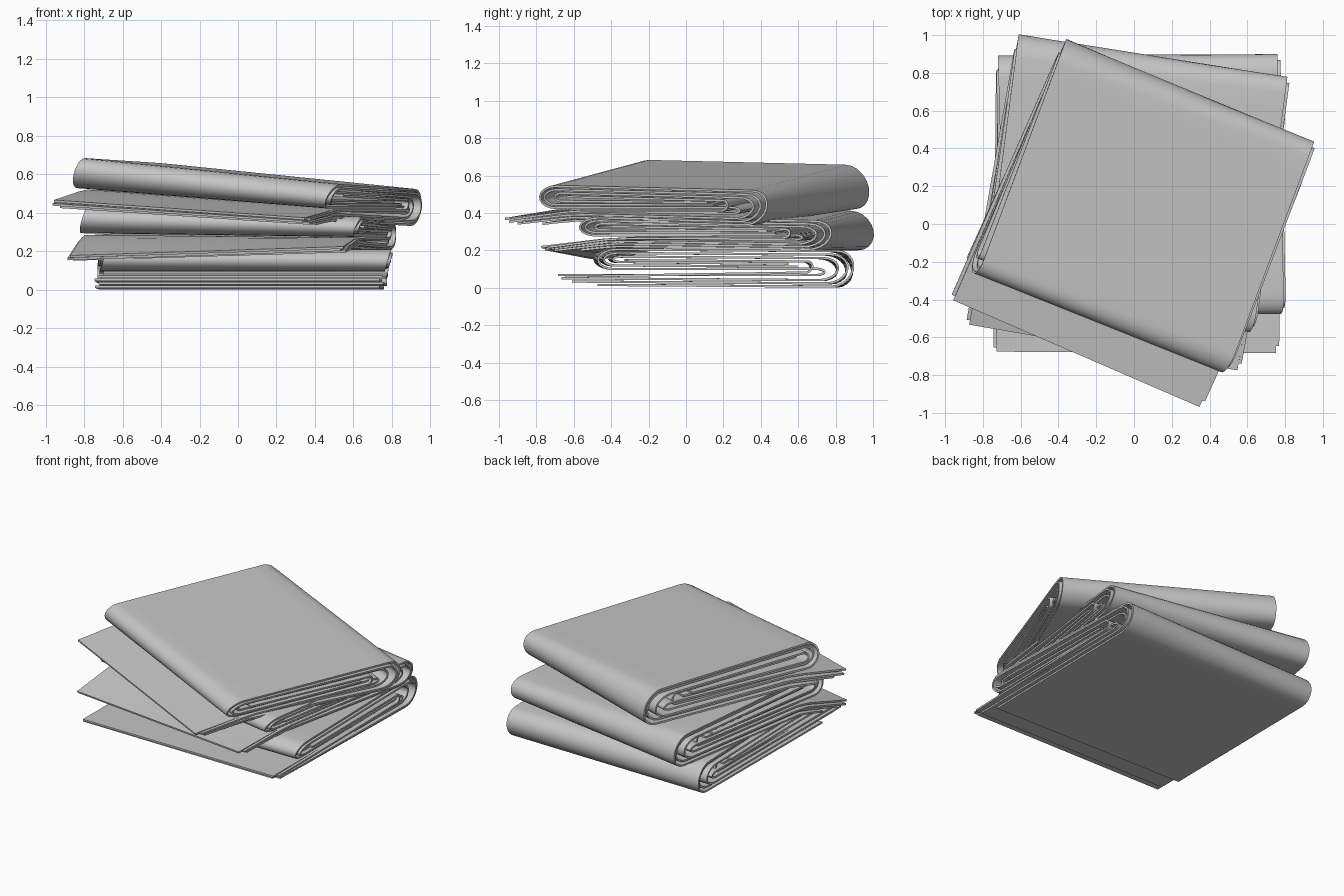
import bpy, math

cube = bpy.data.objects.get("Cube")
if cube:
    bpy.data.objects.remove(cube)

cloth_mat = bpy.data.materials.new("plain grey cloth")
cloth_mat.use_nodes = True
GREY = (0.56, 0.56, 0.56, 1)
cloth_mat.diffuse_color = GREY
cloth_mat.node_tree.nodes["Principled BSDF"].inputs["Base Color"].default_value = GREY

THICK = 0.012


def lerp(a, b, t):
    return a + (b - a) * t


def run(d0, d1, s, s1=None, n=12):
    """Nearly straight run of a sheet, from depth d0 to d1."""
    s1 = s if s1 is None else s1
    return [(lerp(d0, d1, i / n), lerp(s, s1, i / n)) for i in range(n + 1)]


def bend(d, reach, s0, s1, n=10):
    """Half-round fold that bulges by reach while going from s0 to s1."""
    mid, half = (s0 + s1) / 2, (s0 - s1) / 2
    return [(d + reach * math.sin(math.pi * i / n),
             mid + half * math.cos(math.pi * i / n)) for i in range(1, n)]


def sections(L, roll):
    """Folded side profiles: depth from the back fold, share of the height."""
    return {
        "outer_sheet":
            run(L - 0.02, 0.1, 0) + bend(0.1, -0.1, 0, 1)
            + run(0.1, L - 0.09, 1) + bend(L - 0.09, 0.09, 1, roll)
            + run(L - 0.09, 0.2, roll, 0.5) + bend(0.2, -0.05, 0.5, 0.32)
            + run(0.2, L + 0.2, 0.32, 0.27),
        "second_sheet":
            run(L + 0.12, 0.13, 0.09) + bend(0.13, -0.1, 0.09, 0.9)
            + run(0.13, L - 0.1, 0.9) + bend(L - 0.1, 0.07, 0.9, roll + 0.1)
            + run(L - 0.1, 0.3, roll + 0.1, 0.56),
        "third_sheet":
            run(L + 0.18, 0.17, 0.18) + bend(0.17, -0.09, 0.18, 0.8)
            + run(0.17, L - 0.12, 0.8) + bend(L - 0.12, 0.04, 0.8, roll + 0.2)
            + run(L - 0.12, 0.35, roll + 0.2, 0.63),
        "inner_fold":
            run(L + 0.16, 0.25, 0.23, 0.39) + bend(0.25, -0.03, 0.39, 0.7)
            + run(0.25, L - 0.16, 0.7),
    }


def build_sheet(name, section, cloth, shift):
    (px, py), length = cloth["back"], cloth["length"]
    cols = 8
    verts, faces = [], []
    for d, s in section:
        # lower layers are turned a little further than the top
        a = math.radians(lerp(cloth["turn"][1], cloth["turn"][0], s))
        for j in range(cols + 1):
            t = j / cols
            u = (t - 0.5) * cloth["width"] + shift
            z = lerp(*cloth["base"], t) + s * lerp(*cloth["height"], t)
            z += cloth["lift"] * d / length
            if s < 0.33:
                out = min(1, max(0, (d - length + 0.2) / 0.4))
                z -= lerp(*cloth["droop"], t) * out
            verts.append((px + u * math.cos(a) + d * math.sin(a),
                          py + u * math.sin(a) - d * math.cos(a), z))
    row = cols + 1
    for i in range(len(section) - 1):
        for j in range(cols):
            k = i * row + j
            faces.append((k, k + 1, k + row + 1, k + row))
    mesh = bpy.data.meshes.new(name)
    mesh.from_pydata(verts, [], faces)
    mesh.materials.append(cloth_mat)
    obj = bpy.data.objects.new(name, mesh)
    bpy.context.collection.objects.link(obj)
    bpy.ops.object.select_all(action='DESELECT')
    obj.select_set(True)
    bpy.context.view_layer.objects.active = obj
    solid = obj.modifiers.new("thickness", 'SOLIDIFY')
    solid.thickness = THICK
    solid.offset = 0
    bpy.ops.object.modifier_apply(modifier=solid.name)
    bpy.ops.object.shade_smooth_by_angle(angle=math.radians(40))


# paired values: turn is (top, flaps); base, height and droop are (right side, left side)
cloths = {
    "bottom_cloth": dict(back=(0.02, 0.89), length=1.37, width=1.48, turn=(1.5, -1),
                         base=(0.006, 0.006), height=(0.19, 0.19), roll=0.45,
                         lift=0.01, droop=(0.0, 0.0)),
    "middle_cloth": dict(back=(0.1, 0.885), length=1.36, width=1.44, turn=(-7.5, -10.5),
                         base=(0.205, 0.205), height=(0.2, 0.15), roll=0.38,
                         lift=0.02, droop=(0.11, 0.05)),
    "top_cloth": dict(back=(0.295, 0.7), length=1.31, width=1.42, turn=(-20.5, -24.5),
                      base=(0.425, 0.335), height=(0.225, 0.18), roll=0.36,
                      lift=0.03, droop=(0.06, 0.05)),
}

for cloth_name, cloth in cloths.items():
    parts = sections(cloth["length"], cloth["roll"])
    for (part, section), shift in zip(parts.items(), (0, 0.015, -0.01, 0.02)):
        build_sheet(cloth_name + "_" + part, section, cloth, shift)
